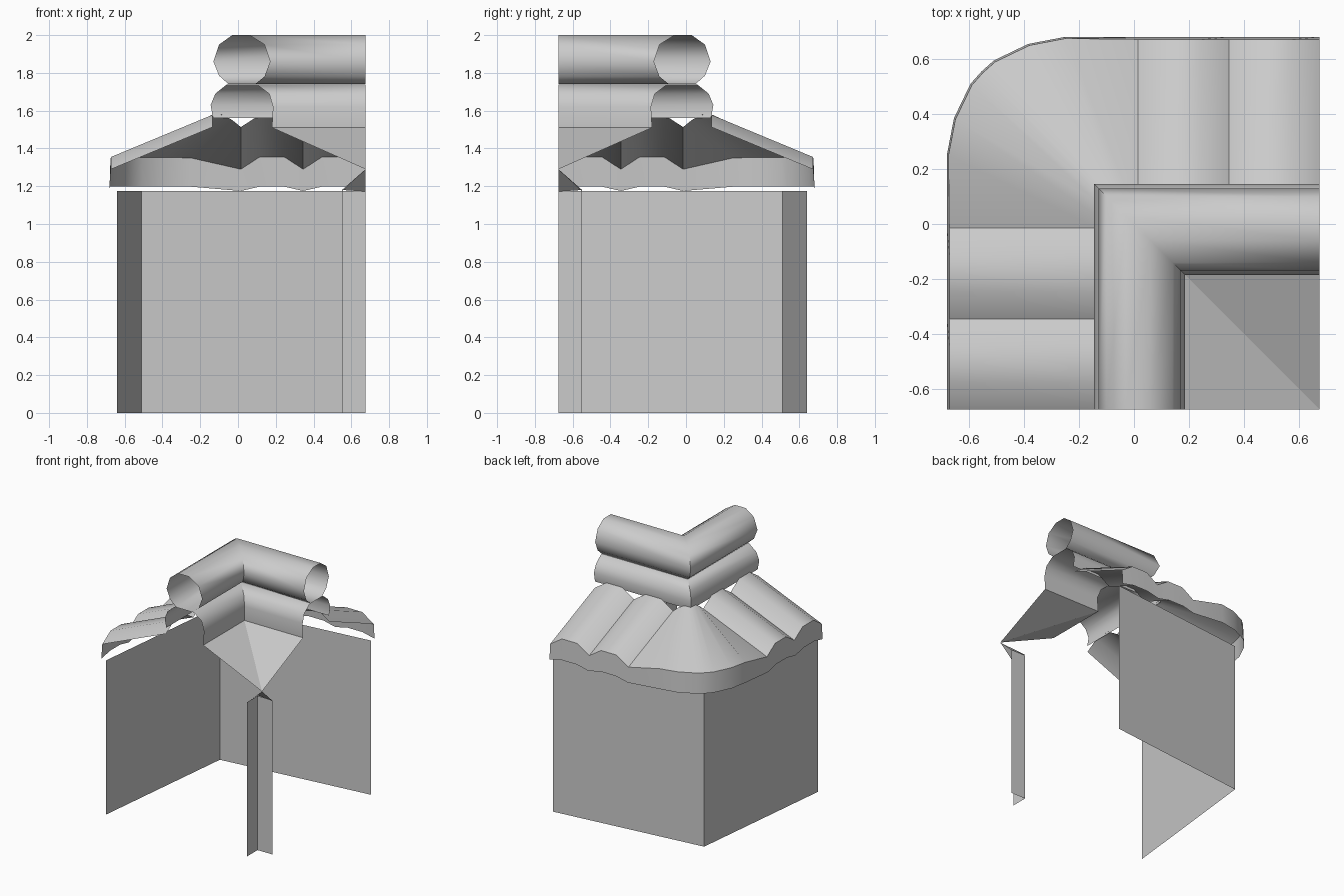
import bpy, bmesh
from mathutils import Vector

if "Cube" in bpy.data.objects:
    bpy.data.objects.remove(bpy.data.objects["Cube"])


def build(name, strips, ref, smooth=None):
    """Bridge pairs of point rows, face them away from ref, mirror over the corner diagonal."""
    bm = bmesh.new()
    ref = Vector(ref)
    for a, b in strips:
        for i in range(len(a) - 1):
            quad = [Vector(p) for p in (a[i], a[i + 1], b[i + 1], b[i])]
            pts = []
            for p in quad:
                if all((p - q).length > 1e-5 for q in pts):
                    pts.append(p)
            f = bm.faces.new([bm.verts.new(p) for p in pts])
            f.normal_update()
            if f.normal.dot(f.calc_center_median() - ref) < 0:
                pts.reverse()
                f.normal_flip()
            bm.faces.new([bm.verts.new((-p.y, -p.x, p.z)) for p in reversed(pts)])
    bmesh.ops.remove_doubles(bm, verts=bm.verts, dist=0.0005)
    me = bpy.data.meshes.new(name)
    bm.to_mesh(me)
    bm.free()
    ob = bpy.data.objects.new(name, me)
    bpy.context.collection.objects.link(ob)
    if smooth:
        bpy.ops.object.select_all(action='DESELECT')
        ob.select_set(True)
        bpy.context.view_layer.objects.active = ob
        bpy.ops.object.shade_smooth_by_angle(angle=smooth)
    return ob


END = -0.675


def mitred(profile):
    """Profile (x, z) run from the front end to the diagonal mitre."""
    return [(x, END, z) for x, z in profile], [(x, -x, z) for x, z in profile]


# Ridge tubes: closed upper one, lower one open underneath
upper = [(-.13, 1.86), (-.10, 1.95), (-.03, 2.0), (.06, 2.0), (.14, 1.95),
         (.17, 1.86), (.14, 1.78), (.09, 1.74), (-.05, 1.74), (-.10, 1.785), (-.13, 1.86)]
lower = [(-.132, 1.56), (-.145, 1.63), (-.12, 1.69), (-.06, 1.738),
         (.10, 1.738), (.165, 1.69), (.185, 1.62), (.18, 1.51)]
build("upper_ridge", [mitred(upper)], (.02, -.3, 1.86), 0.85)
build("lower_ridge", [mitred(lower)], (.02, -.3, 1.6), 0.85)

# Outer roof: two arched tiles, then a rounded fan around the corner
arch = [(0, 0), (.1, .065), (.23, .065)]
edge = [(END + .33 * n + y, h) for n in range(2) for y, h in arch] + [(-.015, 0)]
top = [(-.135, y, 1.513 + h) for y, h in edge]
eave = [(-.672, y, 1.29 + h) for y, h in edge]
foot = [(-.68, y, 1.175 + h * .35) for y, h in edge]
fan_top = [top[-1], (-.135, .03, 1.55), (-.135, .08, 1.578), (-.135, .11, 1.58), (-.135, .135, 1.58)]
fan_eave = [eave[-1], (-.675, .25, 1.35), (-.65, .38, 1.352), (-.59, .505, 1.352), (-.55, .55, 1.352)]
fan_foot = [foot[-1]] + [(x - .005, y + .005, 1.198) for x, y, z in fan_eave[1:]]
build("tiled_roof", [(top, eave), (eave, foot), (fan_top, fan_eave), (fan_eave, fan_foot)],
      (.2, -.3, .6), 0.75)

# Inner roof slope meeting in a valley, with a small soffit at its tip
tip = (.675, END, 1.29)
build("inner_slope", [([(.18, END, 1.51), tip], [(.18, -.18, 1.51), tip])], (.1, -.5, 0))
build("inner_soffit", [([tip, (.55, -.55, 1.18)], [tip, (.675, -.55, 1.172)])], (.3, -.3, 1.8))


def wall(name, a, b):
    build(name, [([(*a, 0), (*b, 0)], [(*a, 1.175), (*b, 1.175)])], (0, -.6, .5))


# Walls: slightly splayed outer pair and the short inner return
wall("outer_wall", (-.64, END), (-.51, .51))
wall("inner_wall", (.55, END), (.55, -.55))
